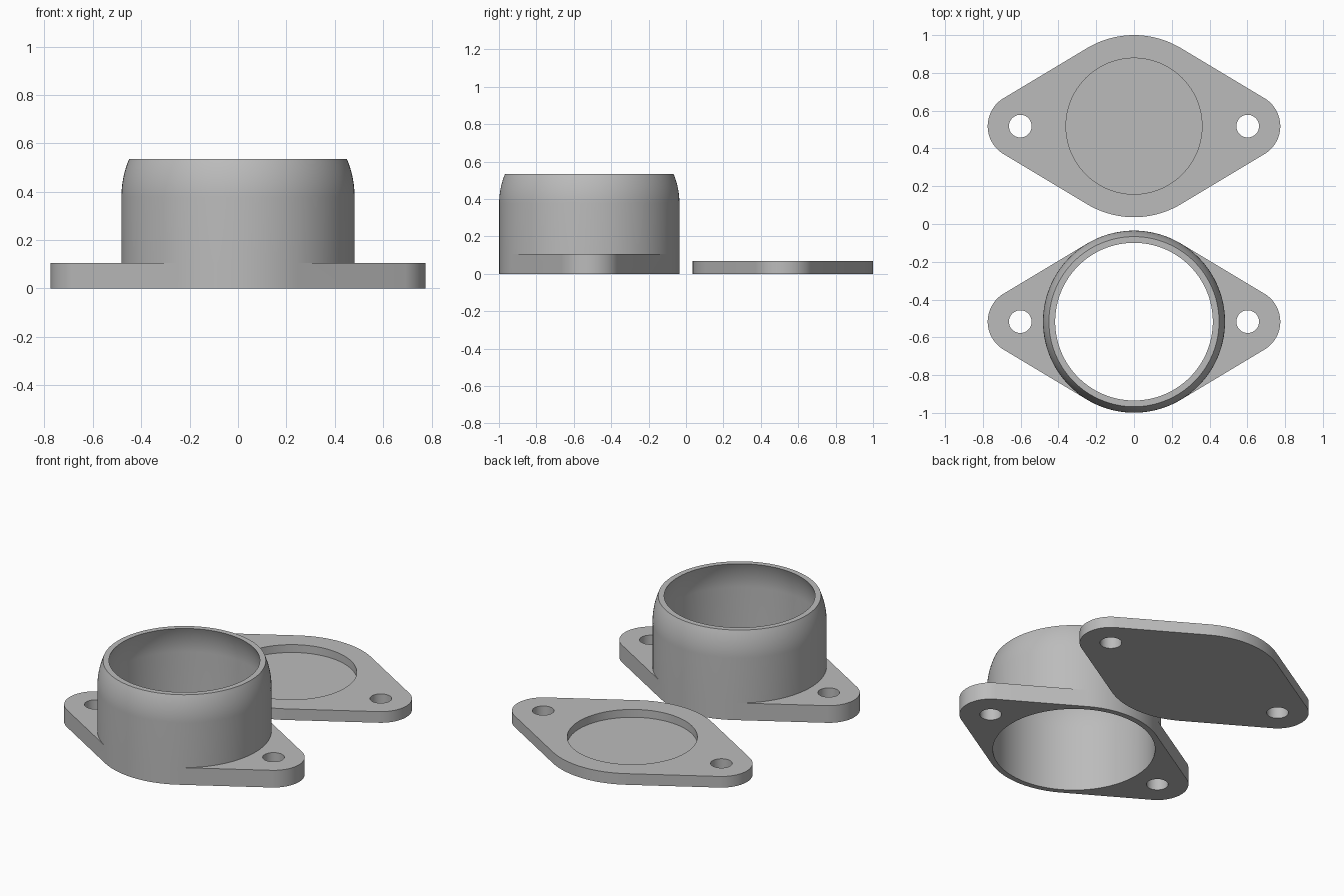
import bpy, bmesh
from math import cos, sin, tau, radians

cube = bpy.data.objects.get("Cube")
if cube:
    bpy.data.objects.remove(cube, do_unlink=True)

N = 128                        # steps per full circle
T = 21                         # step where the straight edges touch the arcs
R_BODY, R_BORE, R_HOLE = 0.482, 0.449, 0.06
LUG_X = 0.602
R_LUG = R_BODY - LUG_X * cos(tau * T / N)

grey = bpy.data.materials.new("plain grey")
grey.use_nodes = True
grey.diffuse_color = (0.5, 0.5, 0.5, 1)
grey.node_tree.nodes["Principled BSDF"].inputs["Base Color"].default_value = (0.5, 0.5, 0.5, 1)


def arc(r, first=0, last=N - 1, x=0.0):
    return [(x + r * cos(tau * i / N), r * sin(tau * i / N)) for i in range(first, last + 1)]


def outline():
    half = N // 2
    return (arc(R_LUG, -T, T, LUG_X) + arc(R_BODY, T, half - T)
            + arc(R_LUG, half - T, half + T, -LUG_X) + arc(R_BODY, half + T, N - T))


def holes():
    return [arc(R_HOLE, x=s * LUG_X) for s in (1, -1)]


def wall(bm, low, z0, high, z1):
    a = [bm.verts.new((x, y, z0)) for x, y in low]
    b = [bm.verts.new((x, y, z1)) for x, y in high]
    for i in range(len(a)):
        j = (i + 1) % len(a)
        bm.faces.new((a[i], a[j], b[j], b[i]))


def fill(bm, loops, z):
    edges = []
    for loop in loops:
        v = [bm.verts.new((x, y, z)) for x, y in loop]
        # Skip points that coincide where two arcs meet
        v = [p for i, p in enumerate(v) if (p.co - v[i - 1].co).length > 1e-5]
        edges += [bm.edges.new((v[i - 1], v[i])) for i in range(len(v))]
    bmesh.ops.triangle_fill(bm, edges=edges, use_beauty=True, normal=(0, 0, 1))


def finish(bm, name, y):
    bmesh.ops.remove_doubles(bm, verts=bm.verts, dist=1e-5)
    bmesh.ops.dissolve_degenerate(bm, edges=bm.edges, dist=1e-6)
    loose = [v for v in bm.verts if not v.link_faces]
    bmesh.ops.delete(bm, geom=loose, context='VERTS')
    bmesh.ops.recalc_face_normals(bm, faces=bm.faces)
    mesh = bpy.data.meshes.new(name)
    bm.to_mesh(mesh)
    bm.free()
    mesh.materials.append(grey)
    ob = bpy.data.objects.new(name, mesh)
    ob.location.y = y
    bpy.context.collection.objects.link(ob)
    bpy.ops.object.select_all(action='DESELECT')
    ob.select_set(True)
    bpy.context.view_layer.objects.active = ob
    bpy.ops.object.shade_smooth_by_angle(angle=radians(30))


# Flanged collar: base plate with two lugs
PLATE, BEND, TOP = 0.105, 0.377, 0.535
bm = bmesh.new()
fill(bm, [outline(), arc(R_BORE)] + holes(), 0)
wall(bm, outline(), 0, outline(), PLATE)
for hole in holes():
    wall(bm, hole, 0, hole, PLATE)
for k, hole in zip((0, N // 2), holes()):
    side = 1 if k == 0 else -1
    lug = arc(R_LUG, k - T, k + T, side * LUG_X) + arc(R_BODY, k - T, k + T)[::-1]
    fill(bm, [lug, hole], PLATE)

# Collar tube: straight wall, then an inward curve to the rim
CURVE, STEPS = 0.41, 12
inset = [(0.0, PLATE)]
for i in range(STEPS + 1):
    h = (TOP - BEND) * i / STEPS
    inset.append((CURVE - (CURVE ** 2 - h ** 2) ** 0.5, BEND + h))
for r in (R_BODY, R_BORE):
    for (d0, z0), (d1, z1) in zip(inset, inset[1:]):
        wall(bm, arc(r - d0), z0, arc(r - d1), z1)
wall(bm, arc(R_BORE), 0, arc(R_BORE), PLATE)
tip = inset[-1][0]
wall(bm, arc(R_BODY - tip), TOP, arc(R_BORE + 0.004 - tip - 0.004), TOP)
finish(bm, "flanged_collar", -0.517)

# Cover plate: same outline with a shallow round recess
THICK, FLOOR, R_RECESS = 0.068, 0.02, 0.36
bm = bmesh.new()
fill(bm, [outline()] + holes(), 0)
fill(bm, [outline(), arc(R_RECESS)] + holes(), THICK)
fill(bm, [arc(R_RECESS)], FLOOR)
wall(bm, arc(R_RECESS), FLOOR, arc(R_RECESS), THICK)
wall(bm, outline(), 0, outline(), THICK)
for hole in holes():
    wall(bm, hole, 0, hole, THICK)
finish(bm, "cover_plate", 0.518)
